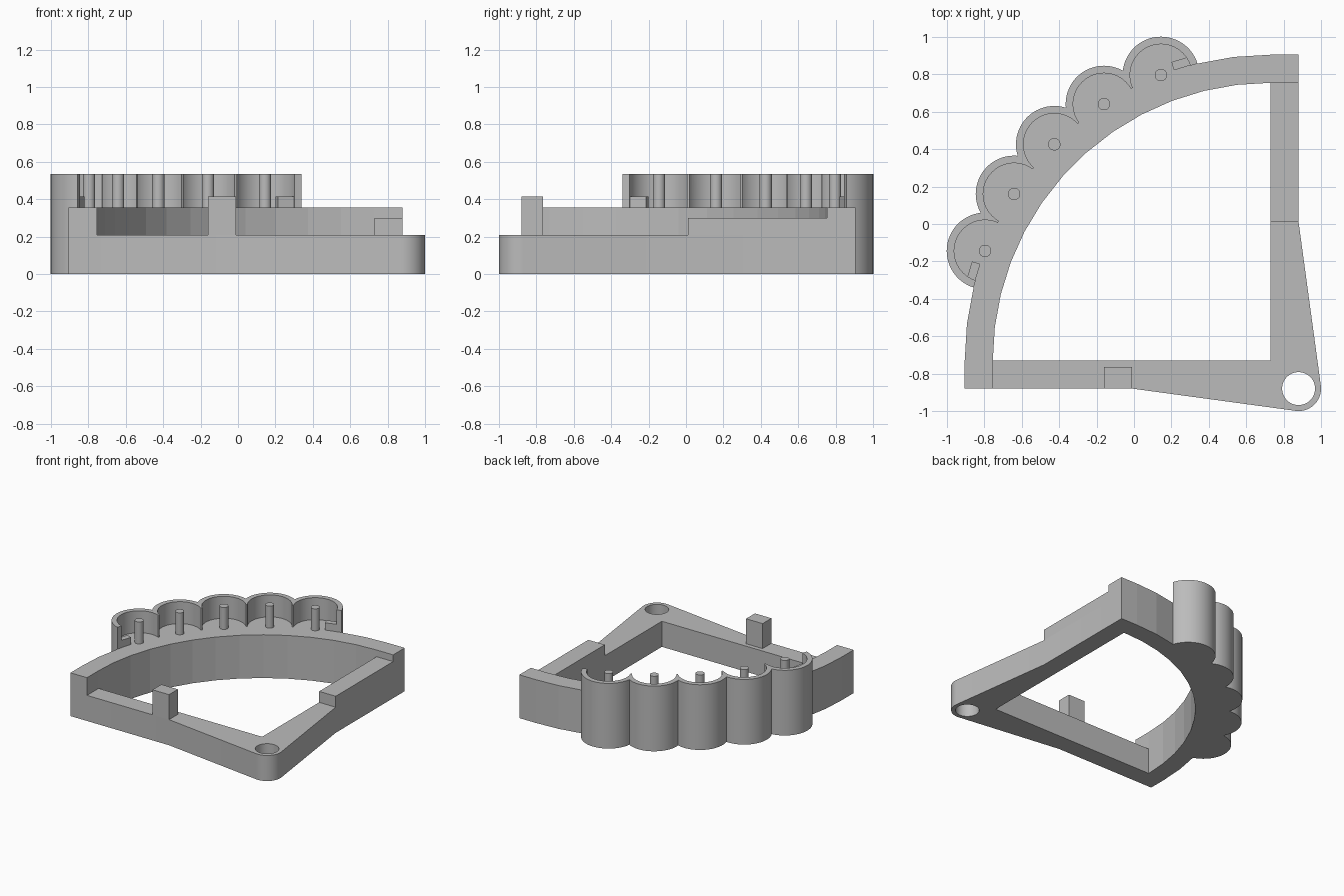
import bpy, bmesh
from math import sin, cos, radians, pi
from mathutils import Vector

cube = bpy.data.objects.get("Cube")
if cube:
    bpy.data.objects.remove(cube, do_unlink=True)

grey = bpy.data.materials.new("plain grey")
grey.use_nodes = True
COLOR = (0.5, 0.5, 0.5, 1)
grey.diffuse_color = COLOR
grey.node_tree.nodes["Principled BSDF"].inputs["Base Color"].default_value = COLOR

# Main dimensions
CORNER = Vector((0.73, -0.73))      # inside corner and centre of the arc
PIVOT = Vector((0.88, -0.88))       # centre of the eyelet
R_IN, R_OUT, EDGE = 1.485, 1.635, 0.88
BASE_TOP, BAR_TOP, RAIL_TOP, POST_TOP, CUP_TOP = 0.21, 0.30, 0.355, 0.415, 0.535
CUP_ANGLES = [111, 123, 135, 147, 159]


def arc(centre, r, a0, a1, n):
    """Points along an arc, angles in degrees."""
    return [centre + r * Vector((cos(a), sin(a)))
            for a in (radians(a0 + (a1 - a0) * i / n) for i in range(n + 1))]


def prism(name, outline, z0, z1):
    """Extrude a closed 2D outline from z0 to z1."""
    bm = bmesh.new()
    face = bm.faces.new([bm.verts.new((p[0], p[1], z0)) for p in outline])
    ext = bmesh.ops.extrude_face_region(bm, geom=[face])["geom"]
    top = [v for v in ext if isinstance(v, bmesh.types.BMVert)]
    bmesh.ops.translate(bm, vec=(0, 0, z1 - z0), verts=top)
    bmesh.ops.recalc_face_normals(bm, faces=bm.faces)
    mesh = bpy.data.meshes.new(name)
    bm.to_mesh(mesh)
    bm.free()
    mesh.materials.append(grey)
    obj = bpy.data.objects.new(name, mesh)
    bpy.context.collection.objects.link(obj)
    return obj


def box(name, x0, x1, y0, y1, z0, z1):
    return prism(name, [(x0, y0), (x1, y0), (x1, y1), (x0, y1)], z0, z1)


def cylinder(name, centre, r, z0, z1, n=64):
    return prism(name, arc(centre, r, 0, 360, n)[:-1], z0, z1)


def activate(obj):
    bpy.ops.object.select_all(action='DESELECT')
    obj.select_set(True)
    bpy.context.view_layer.objects.active = obj


def combine(obj, tool, operation):
    """Apply a boolean and discard the tool."""
    tool.hide_render = True
    mod = obj.modifiers.new("cut", 'BOOLEAN')
    mod.operation, mod.object, mod.solver = operation, tool, 'EXACT'
    activate(obj)
    bpy.ops.object.modifier_apply(modifier=mod.name)
    bpy.data.objects.remove(tool, do_unlink=True)


def smooth(obj):
    activate(obj)
    bpy.ops.object.shade_smooth_by_angle(angle=radians(30))


# Low L-shaped frame flaring out to the eyelet
far = CORNER.y + R_IN
frame = prism("base_frame",
              [(-far, -EDGE), (-0.01, -EDGE)] + arc(PIVOT, 0.12, -97, 7, 20)
              + [(EDGE, 0.01), (EDGE, far), (CORNER.x, far), CORNER, (-far, CORNER.y)],
              0, BASE_TOP)
combine(frame, cylinder("eyelet_hole", PIVOT, 0.088, -0.1, 1), 'DIFFERENCE')
smooth(frame)

# Raised part of the right-hand bar, and the post on the front bar
box("raised_bar", CORNER.x, EDGE, 0.01, far, BASE_TOP, BAR_TOP)
box("front_post", -0.16, -0.01, -EDGE, -0.765, BASE_TOP, POST_TOP)

# Curved rail with short straight ends
outer = arc(CORNER, R_OUT, 90, 180, 13)
inner = arc(CORNER, R_IN, 180, 90, 13)
rail_outer = [(EDGE, outer[0].y)] + outer + [(outer[-1].x, -EDGE)]
prism("curved_rail", rail_outer + [(inner[0].x, -EDGE)] + inner + [(EDGE, inner[-1].y)],
      0, RAIL_TOP)

# Scalloped cups outside the rail, hollow above the rail height
centres = [CORNER + R_OUT * Vector((cos(radians(a)), sin(radians(a)))) for a in CUP_ANGLES]
cups = cylinder("scalloped_cups", centres[0], 0.205, 0, CUP_TOP)
for c in centres[1:]:
    combine(cups, cylinder("cup", c, 0.205, 0, CUP_TOP), 'UNION')
combine(cups, prism("rail_cutter", rail_outer + [(EDGE, -EDGE)], -0.1, 1), 'DIFFERENCE')
for c in centres:
    combine(cups, cylinder("pocket", c, 0.165, RAIL_TOP, 1), 'DIFFERENCE')
smooth(cups)

# Centre pins
for i, c in enumerate(centres):
    smooth(cylinder(f"pin_{i + 1}", c, 0.033, RAIL_TOP, CUP_TOP, 32))

# Small stop blocks inside the two end cups
for name, c, angle, side in (("stop_block_back", centres[0], CUP_ANGLES[0], -1),
                             ("stop_block_front", centres[-1], CUP_ANGLES[-1], 1)):
    a = radians(angle + side * 4.2)
    out = Vector((cos(a), sin(a)))
    along = Vector((-out.y, out.x))
    mid = CORNER + out * 1.658
    outline = [mid + along * u * 0.046 + out * v * 0.023
               for u, v in ((-1, -1), (1, -1), (1, 1), (-1, 1))]
    prism(name, outline, RAIL_TOP, POST_TOP)
